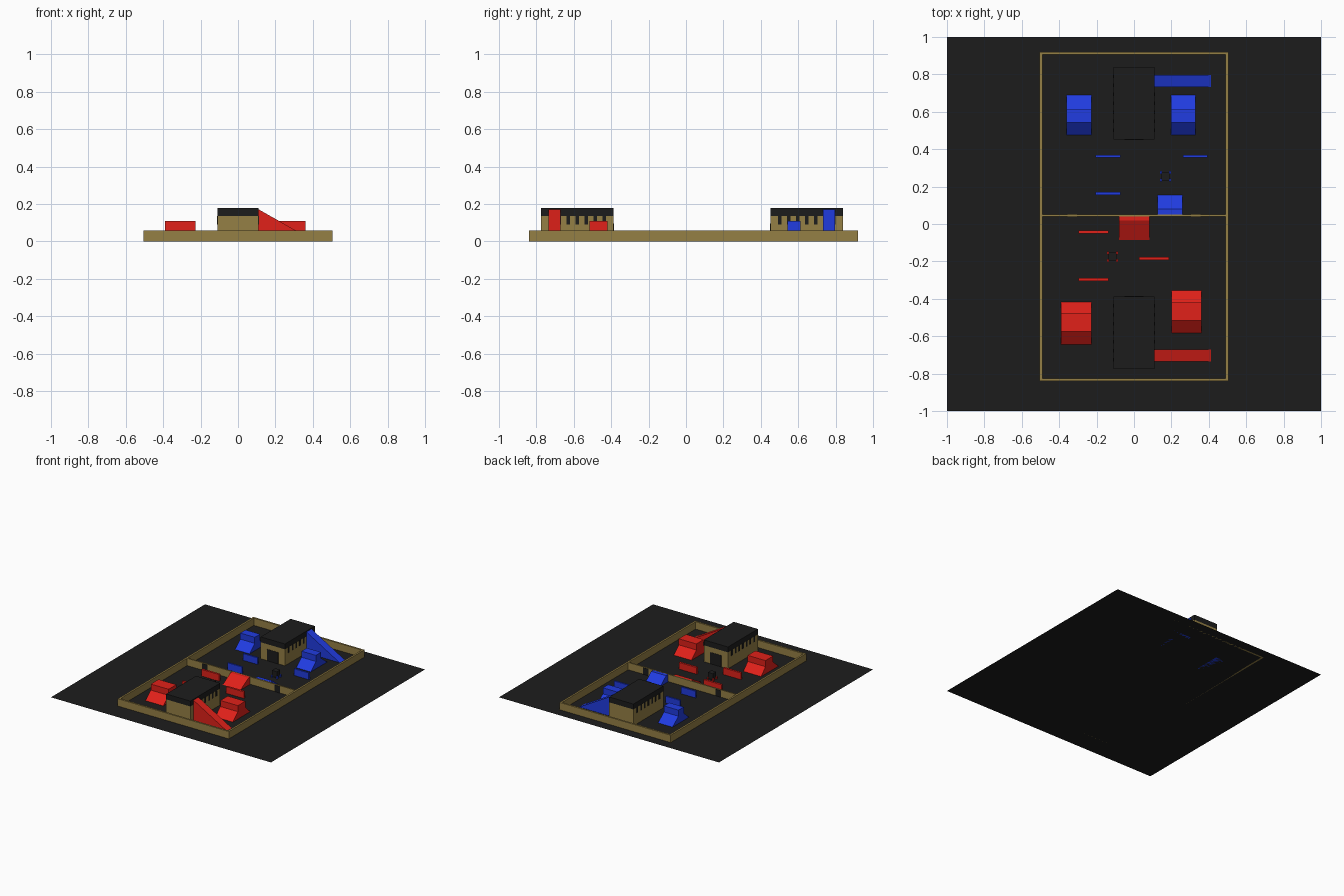
import bpy, bmesh

if "Cube" in bpy.data.objects:
    bpy.data.objects.remove(bpy.data.objects["Cube"])


def material(name, rgb):
    m = bpy.data.materials.new(name)
    m.diffuse_color = (*rgb, 1)
    m.use_nodes = True
    m.node_tree.nodes["Principled BSDF"].inputs["Base Color"].default_value = m.diffuse_color
    return m


DARK = material("dark", (0.012, 0.012, 0.012))
TAN = material("tan", (0.30, 0.215, 0.06))
BLUE = material("blue", (0.015, 0.045, 0.75))
RED = material("red", (0.75, 0.015, 0.01))


def finish(name, bm, mat):
    bmesh.ops.recalc_face_normals(bm, faces=bm.faces)
    me = bpy.data.meshes.new(name)
    bm.to_mesh(me)
    bm.free()
    me.materials.append(mat)
    ob = bpy.data.objects.new(name, me)
    bpy.context.collection.objects.link(ob)
    return ob


def add_box(bm, x0, x1, y0, y1, z0, z1):
    vs = bmesh.ops.create_cube(bm, size=1)["verts"]
    for v in vs:
        v.co = (x1 if v.co.x > 0 else x0, y1 if v.co.y > 0 else y0, z1 if v.co.z > 0 else z0)


def boxes(name, mat, items):
    bm = bmesh.new()
    for b in items:
        add_box(bm, *b)
    return finish(name, bm, mat)


def prism(name, mat, profile, lo, hi, axis):
    """Extrude a side profile (run, z) along the x or y axis."""
    bm = bmesh.new()
    place = (lambda r, z, t: (t, r, z)) if axis == "x" else (lambda r, z, t: (r, t, z))
    f = bm.faces.new([bm.verts.new(place(r, z, lo)) for r, z in profile])
    ext = bmesh.ops.extrude_face_region(bm, geom=[f])["geom"]
    d = (hi - lo, 0, 0) if axis == "x" else (0, hi - lo, 0)
    bmesh.ops.translate(bm, vec=d, verts=[g for g in ext if isinstance(g, bmesh.types.BMVert)])
    return finish(name, bm, mat)


WALL = 0.06

# flat ground sheet
bm = bmesh.new()
bmesh.ops.create_grid(bm, x_segments=1, y_segments=1, size=1)
finish("ground", bm, DARK)

# arena border and dividing wall
boxes("border_wall", TAN, [
    (-0.505, -0.49, -0.84, 0.92, 0, WALL), (0.49, 0.505, -0.84, 0.92, 0, WALL),
    (-0.49, 0.49, -0.84, -0.825, 0, WALL), (-0.49, 0.49, 0.905, 0.92, 0, WALL)])
boxes("dividing_wall", TAN, [(-0.49, 0.49, 0.04, 0.05, 0, WALL)])
boxes("dividing_wall_doors", DARK,
      [(x - 0.025, x + 0.025, 0.037, 0.053, 0.001, 0.055) for x in (-0.33, 0.33)])


def fort(tag, front, out, ramp_y, mat):
    """Fort whose doorway is at y=front; out is the y direction to its rear."""
    rear = front + out * 0.388
    y0, y1 = sorted((front, rear))
    boxes(tag + "_fort_walls", TAN, [(-0.11, 0.11, y0, y1, 0.001, 0.136)])
    boxes(tag + "_fort_roof", DARK, [(-0.11, 0.11, y0, y1, 0.136, 0.18)])
    # slots under the roof along both sides
    slots = []
    for i in range(7):
        c = front + out * (0.05 + 0.048 * i)
        for x in (-0.11, 0.11):
            slots.append((x - 0.002, x + 0.002, c - 0.009, c + 0.009, 0.092, 0.136))
    boxes(tag + "_fort_slots", DARK, slots)
    boxes(tag + "_fort_door", DARK, [(-0.05, 0.05, front - 0.002, front + 0.002, 0.001, 0.095)])
    # long ramp up to the roof
    prism(tag + "_roof_ramp", mat, [(0.11, 0), (0.412, 0), (0.11, 0.172)],
          ramp_y, ramp_y + 0.065, "y")


fort("blue", 0.452, 1, 0.732, BLUE)
fort("red", -0.388, -1, -0.735, RED)


# bunkers: slopes on both sides of a raised block
def bunker(name, mat, x0, x1, ys):
    a, b, c, d = ys
    prism(name, mat, [(a, 0), (b, WALL), (b, 0.11), (c, 0.11), (c, WALL), (d, 0)], x0, x1, "x")


bunker("blue_bunker_left", BLUE, -0.36, -0.228, (0.475, 0.543, 0.612, 0.69))
bunker("blue_bunker_right", BLUE, 0.197, 0.328, (0.475, 0.543, 0.612, 0.69))
bunker("red_bunker_left", RED, -0.39, -0.228, (-0.645, -0.575, -0.475, -0.418))
bunker("red_bunker_right", RED, 0.2, 0.36, (-0.582, -0.515, -0.42, -0.355))

# short ramps against the dividing wall
prism("red_center_ramp", RED, [(-0.085, 0), (0.018, WALL), (0.042, WALL), (0.042, 0)], -0.08, 0.083, "x")
prism("blue_center_ramp", BLUE, [(0.155, 0), (0.08, WALL), (0.052, WALL), (0.052, 0)], 0.125, 0.26, "x")

# low cover walls
for tag, mat, spots, w, t in (
        ("blue", BLUE, [(-0.205, 0.362), (0.262, 0.362), (-0.205, 0.163)], 0.132, 0.014),
        ("red", RED, [(-0.297, -0.042), (0.028, -0.185), (-0.297, -0.296)], 0.16, 0.017)):
    boxes(tag + "_cover_walls", mat,
          [(x, x + w, y - t / 2, y + t / 2, 0, 0.055) for x, y in spots])

# small vehicles with coloured corner wheels
for tag, mat, cx, cy in (("blue", BLUE, 0.168, 0.255), ("red", RED, -0.115, -0.175)):
    boxes(tag + "_vehicle_body", DARK, [(cx - 0.022, cx + 0.022, cy - 0.022, cy + 0.022, 0.006, 0.057)])
    boxes(tag + "_vehicle_wheels", mat, [
        (cx + sx * 0.024 - 0.005, cx + sx * 0.024 + 0.005,
         cy + sy * 0.02 - 0.008, cy + sy * 0.02 + 0.008, 0, 0.018)
        for sx in (-1, 1) for sy in (-1, 1)])
